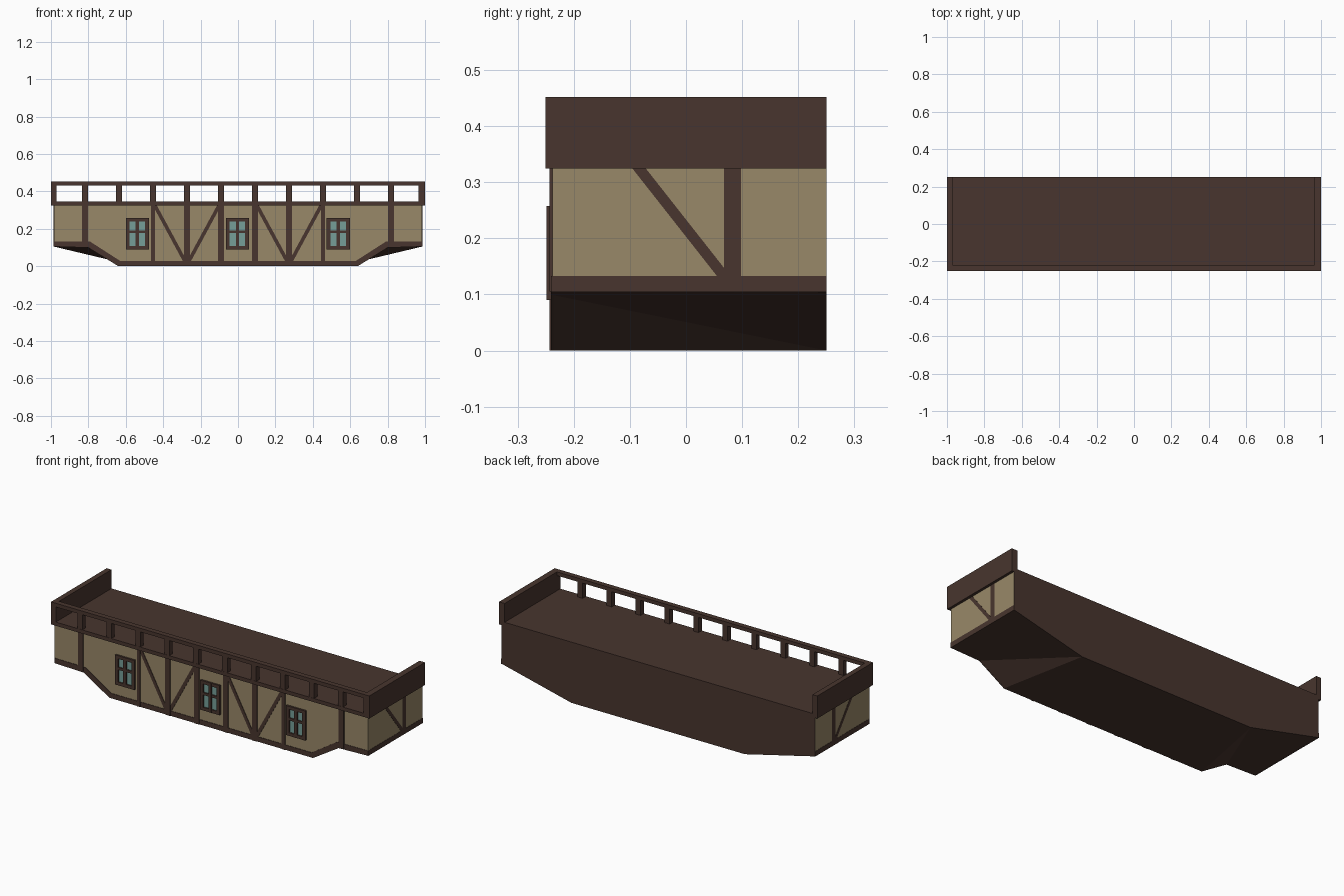
import bpy, bmesh, math

if "Cube" in bpy.data.objects:
    bpy.data.objects.remove(bpy.data.objects["Cube"])


def material(name, rgb):
    lin = [((c / 255 + 0.055) / 1.055) ** 2.4 for c in rgb]
    m = bpy.data.materials.new(name)
    m.diffuse_color = (*lin, 1)
    m.use_nodes = True
    m.node_tree.nodes["Principled BSDF"].inputs["Base Color"].default_value = m.diffuse_color
    return m


WOOD = material("dark_timber", (72, 53, 46))
PLASTER = material("tan_plaster", (152, 136, 104))
GLASS = material("teal_glass", (118, 159, 152))

TOP, DECK, SILL, RAIL = 0.325, 0.345, 0.105, 0.452
WALL_Y, BACK_Y, WALL_X = -0.238, 0.25, 0.985


def finish(name, bm, *mats):
    bmesh.ops.recalc_face_normals(bm, faces=bm.faces[:])
    me = bpy.data.meshes.new(name)
    bm.to_mesh(me)
    bm.free()
    for m in mats:
        me.materials.append(m)
    ob = bpy.data.objects.new(name, me)
    bpy.context.collection.objects.link(ob)
    return ob


def prism(name, pts, lo, hi, mat, axis="y"):
    """Extrude a profile: (x, z) along y, or (y, z) along x."""
    put = (lambda a, b, d: (a, d, b)) if axis == "y" else (lambda a, b, d: (d, a, b))
    bm = bmesh.new()
    a = [bm.verts.new(put(*p, lo)) for p in pts]
    b = [bm.verts.new(put(*p, hi)) for p in pts]
    bm.faces.new(a)
    bm.faces.new(b)
    n = len(pts)
    for i in range(n):
        j = (i + 1) % n
        bm.faces.new((a[i], a[j], b[j], b[i]))
    return finish(name, bm, mat)


def box(name, x0, x1, y0, y1, z0, z1, mat=WOOD):
    return prism(name, [(x0, z0), (x1, z0), (x1, z1), (x0, z1)], y0, y1, mat)


def brace(a0, z0, a1, z1, w):
    """Slanted bar profile with level ends; w is its horizontal width."""
    h = w / 2
    return [(a0 - h, z0), (a0 + h, z0), (a1 + h, z1), (a1 - h, z1)]


# Main body: notched front outline, shallower back outline, folded underside
front_half = [(0.64, 0), (0.8, 0.099), (WALL_X, SILL), (WALL_X, TOP)]
back_half = [(0.545, 0), (WALL_X, SILL), (WALL_X, TOP)]
bm = bmesh.new()
side = {}
for s in (1, -1):
    f = [bm.verts.new((s * x, WALL_Y, z)) for x, z in front_half]
    b = [bm.verts.new((s * x, BACK_Y, z)) for x, z in back_half]
    side[s] = (f, b)
    bm.faces.new((f[2], f[3], b[2], b[1])).material_index = 1
    bm.faces.new((f[1], f[2], b[1]))
    bm.faces.new((f[0], f[1], b[0]))
    bm.faces.new((f[1], b[1], b[0]))
(f1, b1), (f2, b2) = side[1], side[-1]
bm.faces.new(f1 + f2[::-1]).material_index = 1
bm.faces.new(b1 + b2[::-1])
bm.faces.new((f1[0], f2[0], b2[0], b1[0]))
bm.faces.new((f1[3], f2[3], b2[2], b1[2]))
finish("wall_body", bm, WOOD, PLASTER)

# Walkway deck on top
box("deck", -0.97, 0.965, -0.22, BACK_Y, TOP, DECK)

# Bottom trim following the front outline
low = [(-0.986, SILL), (-0.8, 0.099), (-0.64, 0), (0.64, 0), (0.8, 0.099), (0.986, SILL)]
high = [(-0.986, 0.133), (-0.79, 0.131), (-0.63, 0.028),
        (0.63, 0.028), (0.79, 0.131), (0.986, 0.133)]
prism("front_sill", low + high[::-1], -0.2405, -0.235, WOOD)

# Railing: lower and upper rails, solid end boards, ten posts
box("lower_rail", -0.97, 0.965, -0.25, -0.22, 0.324, DECK)
box("upper_rail", -0.97, 0.965, -0.25, -0.22, 0.431, RAIL)
posts = [(i - 4.5) * 0.182 for i in range(10)]
for x in posts:
    box("rail_post", x - 0.016, x + 0.016, -0.249, -0.22, DECK, 0.431)
box("left_end_board", -1, -0.97, -0.25, 0.25, 0.324, RAIL)
box("right_end_board", 0.965, 1, -0.25, 0.25, 0.324, RAIL)

# Front wall studs, in line with the railing posts
for i, x in enumerate(posts):
    if i in (1, 8):
        continue
    w = 0.01 if i in (2, 7) else 0.016
    box("wall_stud", x - w, x + w, -0.2435, -0.235, 0.105 if i in (0, 9) else 0.0, TOP)

# Front V braces
for s in (-1, 1):
    for d in (-1, 1):
        prism("front_brace", brace(s * 0.273 + d * 0.008, 0.022, s * 0.273 + d * 0.172, TOP, 0.022),
              -0.2405, -0.235, WOOD)

# End wall timbers, both sides, nearly flush with the plaster
for s in (-1, 1):
    lo, hi = sorted((s * 0.982, s * 0.9862))
    box("end_sill", lo, hi, -0.24, BACK_Y, 0.104, 0.133)
    box("end_stud", lo, hi, 0.068, 0.098, 0.133, TOP)
    prism("end_brace", brace(0.067, 0.133, -0.084, TOP, 0.024), lo, hi, WOOD, "x")

# Windows: glass plate behind a frame with cross bars
for cx in (-0.538, -0.003, 0.536):
    box("window_glass", cx - 0.055, cx + 0.055, -0.241, -0.235, 0.095, 0.25, GLASS)
    for dx, w in ((-0.0515, 0.01), (0, 0.009), (0.0515, 0.01)):
        box("window_upright", cx + dx - w, cx + dx + w, -0.249, -0.235, 0.09, 0.258)
    for z0, z1 in ((0.09, 0.108), (0.178, 0.192), (0.24, 0.258)):
        box("window_bar", cx - 0.06, cx + 0.06, -0.2485, -0.235, z0, z1)
